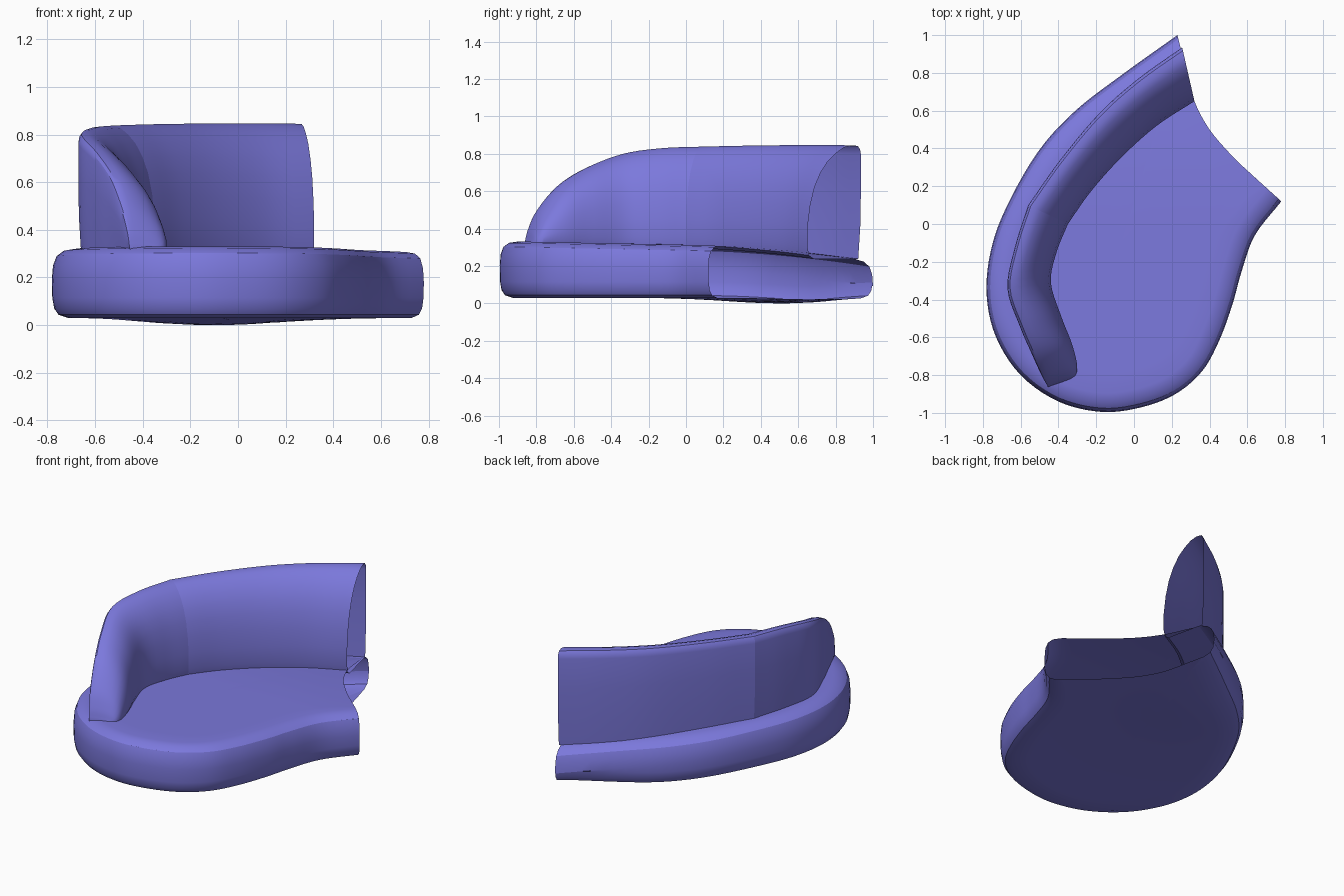
import bpy, bmesh, math
from mathutils import Vector

if "Cube" in bpy.data.objects:
    bpy.data.objects.remove(bpy.data.objects["Cube"])

fabric = bpy.data.materials.new("violet fabric")
fabric.diffuse_color = (0.2, 0.19, 0.72, 1)
fabric.use_nodes = True
fabric.node_tree.nodes["Principled BSDF"].inputs["Base Color"].default_value = fabric.diffuse_color


def spline(pts, n):
    """Smooth Catmull-Rom curve through points of any dimension."""
    p = [Vector(q) for q in pts]
    p = [2 * p[0] - p[1]] + p + [2 * p[-1] - p[-2]]
    out = []
    for i in range(1, len(p) - 2):
        a, b, c, d = p[i - 1:i + 3]
        for k in range(n):
            t = k / n
            out.append(0.5 * (2 * b + (c - a) * t + (2 * a - 5 * b + 4 * c - d) * t * t
                              + (3 * b - a - 3 * c + d) * t ** 3))
    return out + [p[-2]]


def finish(bm, name):
    bmesh.ops.recalc_face_normals(bm, faces=bm.faces[:])
    me = bpy.data.meshes.new(name)
    bm.to_mesh(me)
    bm.free()
    me.materials.append(fabric)
    me.shade_smooth()
    me.set_sharp_from_angle(angle=math.radians(29))
    ob = bpy.data.objects.new(name, me)
    bpy.context.collection.objects.link(ob)
    return ob


def bridge(bm, a, b, closed=False):
    n = len(a)
    for i in range(n if closed else n - 1):
        j = (i + 1) % n
        bm.faces.new((a[i], a[j], b[j], b[i]))


def top_z(x, y):
    return 0.313 - 0.02 * y - 0.07 * max(0, y) ** 2


def bottom_z(x, y):
    return 0.03 - 0.03 * math.exp(-((x + 0.1) ** 2 + (y - 0.5) ** 2) / 0.15)


# Seat: rounded side wall along the open outline, capped above and below,
# left open along the concave cut edge
outline = spline([(0.78, 0.12), (0.64, -0.06), (0.57, -0.25), (0.52, -0.43), (0.45, -0.62),
                  (0.36, -0.78), (0.22, -0.9), (0.04, -0.97), (-0.17, -0.995), (-0.4, -0.94),
                  (-0.6, -0.8), (-0.73, -0.6), (-0.78, -0.38), (-0.76, -0.15), (-0.68, 0.08),
                  (-0.51, 0.38), (-0.31, 0.6), (-0.05, 0.8), (0.23, 1.0)], 5)
cut_edge = [(0.275, 0.82), (0.32, 0.65), (0.40, 0.50), (0.52, 0.36), (0.62, 0.265)]
CENTRE = Vector((-0.1, -0.2))


def inset(d):
    res = []
    for i, p in enumerate(outline):
        t = (outline[min(i + 1, len(outline) - 1)] - outline[max(i - 1, 0)]).normalized()
        n = Vector((t.y, -t.x))
        if i == 0:
            n = Vector((-0.74, 0.67))
        elif i == len(outline) - 1:
            n = Vector((0.24, -0.97))
        res.append(p + n * d)
    return res


bm = bmesh.new()
# (inset, height offset, measured from the top?)
wall = [(0.1, 0, 1), (0.05, -0.008, 1), (0.02, -0.03, 1), (0.005, -0.07, 1), (0, -0.13, 1),
        (0.002, 0.085, 0), (0.01, 0.04, 0), (0.028, 0.014, 0), (0.07, 0, 0)]
rows = []
for d, dz, up in wall:
    zf = top_z if up else bottom_z
    rows.append([bm.verts.new((p.x, p.y, zf(p.x, p.y) + dz)) for p in inset(d)])
for a, b in zip(rows, rows[1:]):
    bridge(bm, a, b)
for row, zf in ((rows[0], top_z), (rows[-1], bottom_z)):
    edge = spline([row[-1].co.xy] + cut_edge + [row[0].co.xy], 4)[1:-1]
    ring = row + [bm.verts.new((p.x, p.y, zf(p.x, p.y))) for p in edge]
    first = [v.co.xy for v in ring]
    for k in (0.85, 0.7, 0.55, 0.4, 0.25, 0.1):
        pts = [CENTRE + (p - CENTRE) * k for p in first]
        nxt = [bm.verts.new((p.x, p.y, zf(p.x, p.y))) for p in pts]
        bridge(bm, ring, nxt, True)
        ring = nxt
    bm.faces.new(ring)
finish(bm, "seat")

# Backrest cross-section: (0 = back .. 1 = front, fraction of height)
section = [(0.05, 0), (0.01, 0.3), (0, 0.6), (0, 0.92), (0.015, 0.965), (0.06, 0.995), (0.18, 1.0),
           (0.32, 0.98), (0.47, 0.93), (0.62, 0.86), (0.76, 0.755), (0.87, 0.63), (0.95, 0.47),
           (1, 0.28), (1, 0.1), (0.97, 0.03), (0.88, 0)]


def backrest(name, stations, cap_end):
    """Stations are back x, back y, front x, front y, top z."""
    bm = bmesh.new()
    prev = None
    st = [spline([s[a:b] + (0,) * (2 - (b - a)) for s in stations], 5)
          for a, b in ((0, 2), (2, 4), (4, 5))]
    for back, front, top in zip(*st):
        loop = []
        for u, h in section:
            p = back.lerp(front, u)
            mid = back.lerp(front, 0.5)
            base = top_z(mid.x, mid.y) - 0.015
            loop.append(bm.verts.new((p.x, p.y, base + (top.x - base) * h)))
        if prev:
            bridge(bm, prev, loop, True)
        prev = loop
    if cap_end:
        bm.faces.new(prev)
    finish(bm, name)


# Long straight cushion, open at its far end
backrest("backrest_long", [(-0.56, 0.10, -0.35, 0.0, 0.838), (-0.39, 0.34, -0.23, 0.17, 0.843),
                           (-0.18, 0.59, -0.07, 0.35, 0.846), (0.03, 0.775, 0.12, 0.52, 0.847),
                           (0.255, 0.935, 0.32, 0.65, 0.845)], False)
# Curved cushion that slopes down to the seat
backrest("backrest_curved", [(-0.56, 0.10, -0.35, 0.0, 0.838), (-0.63, -0.12, -0.41, -0.15, 0.83),
                             (-0.67, -0.34, -0.44, -0.31, 0.80), (-0.605, -0.54, -0.385, -0.49, 0.725),
                             (-0.54, -0.69, -0.33, -0.63, 0.63), (-0.49, -0.80, -0.303, -0.735, 0.50),
                             (-0.465, -0.845, -0.305, -0.79, 0.40),
                             (-0.455, -0.862, -0.33, -0.82, 0.33)], True)
